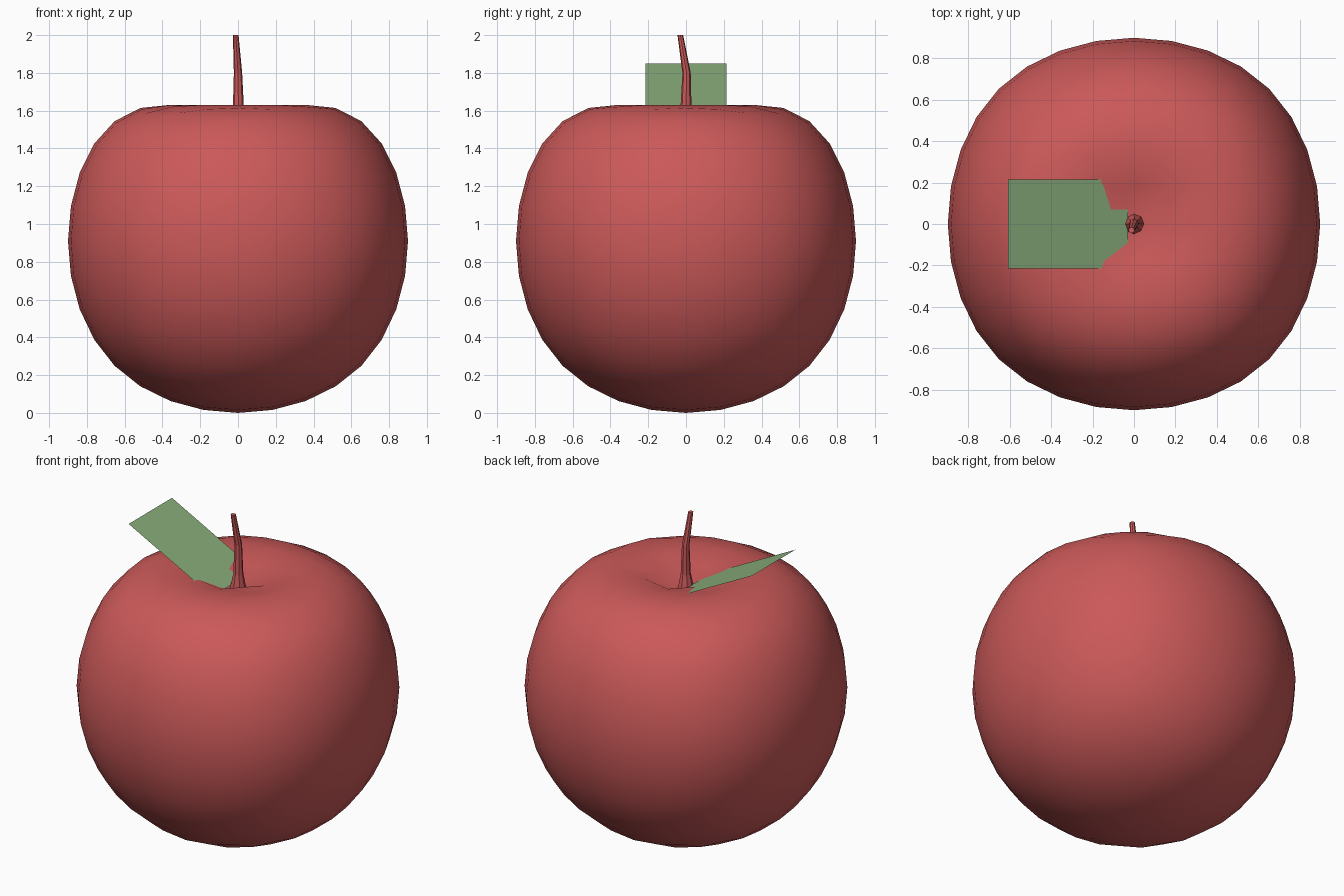
import bpy, bmesh, math
from mathutils import Vector

if "Cube" in bpy.data.objects:
    bpy.data.objects.remove(bpy.data.objects["Cube"])


def material(name, rgb):
    m = bpy.data.materials.new(name)
    m.diffuse_color = (*rgb, 1)
    m.use_nodes = True
    m.node_tree.nodes["Principled BSDF"].inputs["Base Color"].default_value = m.diffuse_color
    return m


def add_object(name, bm, mat, smooth=False):
    me = bpy.data.meshes.new(name)
    bm.normal_update()
    bm.to_mesh(me)
    bm.free()
    for p in me.polygons:
        p.use_smooth = smooth
    me.materials.append(mat)
    ob = bpy.data.objects.new(name, me)
    bpy.context.collection.objects.link(ob)
    return ob


red = material("apple_red", (0.6, 0.1, 0.1))
green = material("leaf_green", (0.25, 0.42, 0.2))

# Fruit body: subdivided cube scaled to size, then dented at the top
bpy.ops.mesh.primitive_cube_add(size=2)
cage = bpy.context.object
sub = cage.modifiers.new("round", 'SUBSURF')
sub.levels = 3
bpy.context.view_layer.update()
bm = bmesh.new()
bm.from_object(cage, bpy.context.evaluated_depsgraph_get())
bpy.data.objects.remove(cage)
extent = max(v.co.x for v in bm.verts)
for v in bm.verts:
    v.co *= 0.9 / extent
    v.co.z = v.co.z * 0.91 / 0.9 + 0.91
    r = math.hypot(v.co.x, v.co.y)
    if v.co.z > 0.91 and r < 0.85:
        v.co.z -= 0.32 * (1 - r / 0.85) ** 1.7
add_object("fruit", bm, red, smooth=True)

# Stem: tapered, bent tube of stacked rings (x, y, z, radius)
sides = 8
path = [(0, 0, 1.49, 0.055), (0, 0, 1.54, 0.045), (0.002, 0, 1.62, 0.029),
        (0, 0.003, 1.8, 0.022), (-0.012, -0.03, 2.0, 0.015)]
bm = bmesh.new()
rings = []
for x, y, z, r in path:
    rings.append([bm.verts.new((x + r * math.cos(a), y + r * math.sin(a), z))
                  for a in (2 * math.pi * i / sides for i in range(sides))])
for lo, hi in zip(rings, rings[1:]):
    for i in range(sides):
        j = (i + 1) % sides
        bm.faces.new((lo[i], lo[j], hi[j], hi[i]))
bm.faces.new(rings[-1])
bm.faces.new(rings[0][::-1])
add_object("stem", bm, red)

# Leaf: flat rectangle rising to the left out of the dent
bm = bmesh.new()
bm.faces.new([bm.verts.new(c) for c in (
    (-0.61, -0.215, 1.85), (-0.03, -0.215, 1.55),
    (-0.03, 0.215, 1.55), (-0.61, 0.215, 1.85))])
add_object("leaf", bm, green)
